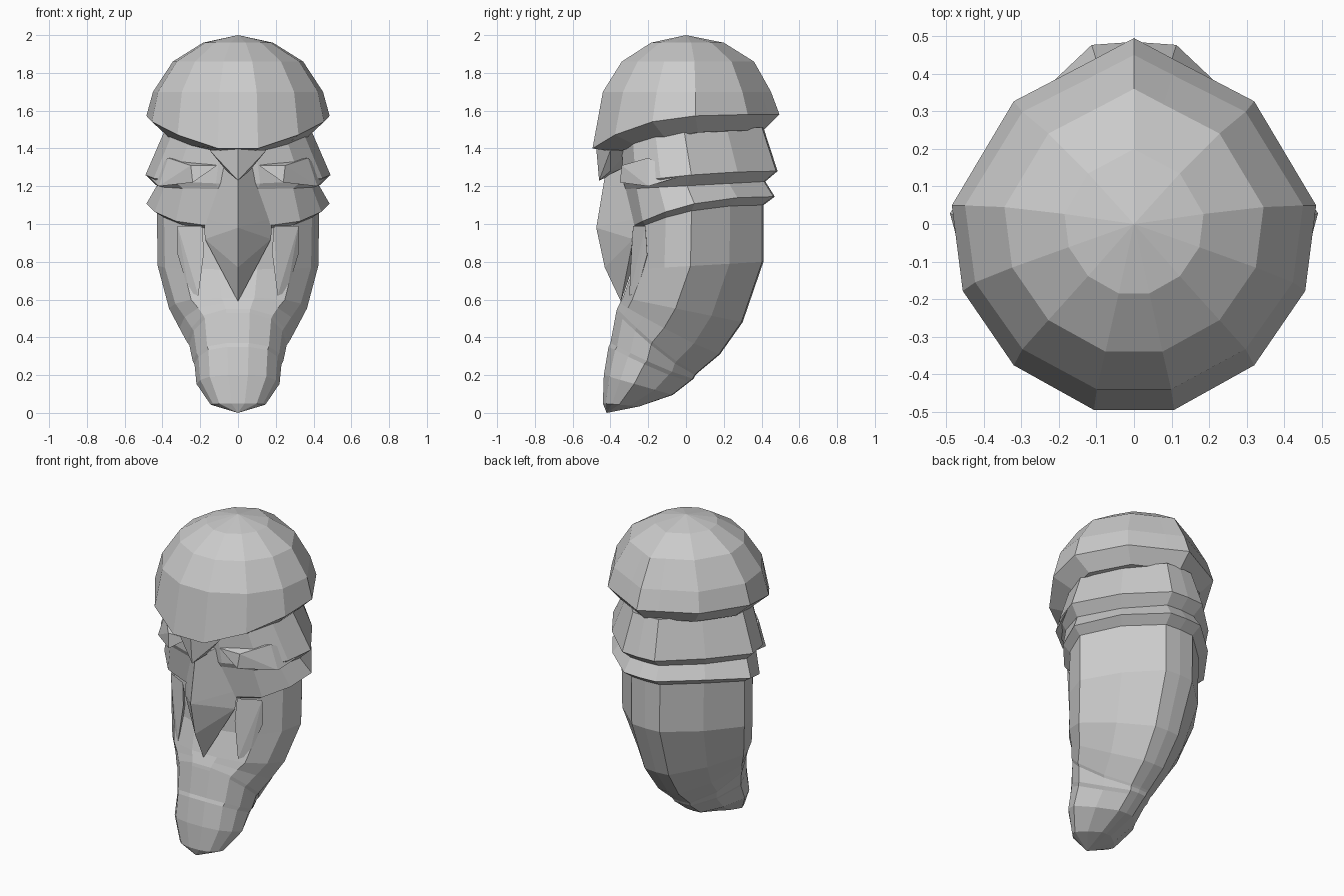
import bpy, bmesh

cube = bpy.data.objects.get("Cube")
if cube:
    bpy.data.objects.remove(cube, do_unlink=True)

grey = bpy.data.materials.new("plain grey")
grey.use_nodes = True
grey.diffuse_color = (0.6, 0.6, 0.6, 1)
grey.node_tree.nodes["Principled BSDF"].inputs["Base Color"].default_value = (0.6, 0.6, 0.6, 1)


def finish(name, bm):
    bmesh.ops.recalc_face_normals(bm, faces=bm.faces)
    me = bpy.data.meshes.new(name)
    bm.to_mesh(me)
    bm.free()
    me.materials.append(grey)
    ob = bpy.data.objects.new(name, me)
    bpy.context.collection.objects.link(ob)


# Half cross-sections from back to front: (width fraction, depth fraction)
DOME = [(0, 0), (.23, .06), (.66, .17), (1, .45), (.94, .68), (.66, .88), (.22, 1), (0, 1)]
BODY = [(0, 0), (.23, .01), (.67, .26), (1, .56), (.91, .76), (.68, .92), (.24, 1), (0, 1)]


def loft(name, shape, rings, top=None, tip=None):
    """Ring: back y, back z, front y, front z, half width, tilt power."""
    bm = bmesh.new()
    loops = []
    for yb, zb, yf, zf, rx, p in rings:
        half = [(s * rx, yb + (yf - yb) * t, zb + (zf - zb) * t ** p) for s, t in shape]
        pts = half + [(-x, y, z) for x, y, z in half[-2:0:-1]]
        loops.append([bm.verts.new(q) for q in pts])
    n = len(loops[0])
    for a, b in zip(loops, loops[1:]):
        for i in range(n):
            j = (i + 1) % n
            bm.faces.new((a[i], a[j], b[j], b[i]))
    for point, loop in ((top, loops[0]), (tip, loops[-1])):
        if point:
            v = bm.verts.new(point)
            for i in range(n):
                bm.faces.new((v, loop[i], loop[(i + 1) % n]))
        else:
            bm.faces.new(loop)
    finish(name, bm)


def hull(name, pts, both=False):
    """Faceted convex lump; both=True makes a left and a right copy."""
    sides = ((1, "left_"), (-1, "right_")) if both else ((1, ""),)
    for s, side in sides:
        bm = bmesh.new()
        vs = [bm.verts.new((s * x, y, z)) for x, y, z in pts]
        if not both:
            vs += [bm.verts.new((-x, y, z)) for x, y, z in pts if x > 0]
        bmesh.ops.convex_hull(bm, input=vs)
        loose = [v for v in bm.verts if not v.link_faces]
        bmesh.ops.delete(bm, geom=loose, context='VERTS')
        finish(side + name, bm)


# Domed cap with a rim that dips at the front
loft("cap", DOME, [
    (.20, 1.96, -.185, 1.96, .185, 1),
    (.36, 1.86, -.34, 1.86, .345, 1),
    (.45, 1.70, -.44, 1.70, .45, 1),
    (.495, 1.58, -.495, 1.40, .485, 4),
    (.41, 1.495, -.36, 1.38, .39, 3)], top=(0, 0, 2))

# Two flared collars, then the body curving forward into the chin
loft("body", BODY, [
    (.41, 1.51, -.34, 1.40, .39, 3),
    (.485, 1.28, -.33, 1.215, .49, 2),
    (.42, 1.225, -.32, 1.185, .43, 1),
    (.47, 1.145, -.29, .985, .485, 2.5),
    (.41, 1.10, -.27, .97, .43, 2.5),
    (.41, .80, -.28, .76, .425, 1),
    (.30, .48, -.335, .61, .365, 1),
    (.18, .31, -.35, .58, .31, 1.15),
    (.06, .21, -.365, .55, .27, 1.25),
    (.05, .20, -.37, .53, .258, 1.25),
    (.04, .18, -.40, .37, .24, 1.2),
    (.02, .165, -.41, .35, .23, 1.2),
    (-.07, .095, -.435, .20, .22, 1),
    (-.245, .035, -.44, .05, .145, 1)], tip=(0, -.42, 0))

# Nose with a central ridge
hull("nose", [(.08, -.33, 1.30), (.18, -.26, 1.03), (.175, -.28, .92), (0, -.345, .59),
              (0, -.43, 1.25), (0, -.475, .98), (0, -.43, .77), (0, -.2, 1.0)])

# Wedge between the brows
hull("brow_wedge", [(.15, -.40, 1.39), (0, -.475, 1.40), (0, -.46, 1.23),
                    (.06, -.40, 1.28), (.1, -.3, 1.39), (0, -.3, 1.3)])

# Eye lumps running back into the upper collar
hull("eye", [(.11, -.34, 1.31), (.24, -.35, 1.22), (.25, -.34, 1.31), (.42, -.20, 1.20),
             (.475, -.02, 1.255), (.37, -.20, 1.35), (.2, -.2, 1.27)], both=True)

# Cheek folds beside the nose
hull("cheek_fold", [(.19, -.28, .99), (.32, -.215, .99), (.32, -.205, .84), (.26, -.26, .64),
                    (.21, -.30, .62), (.18, -.29, .85), (.22, -.2, .8)], both=True)
